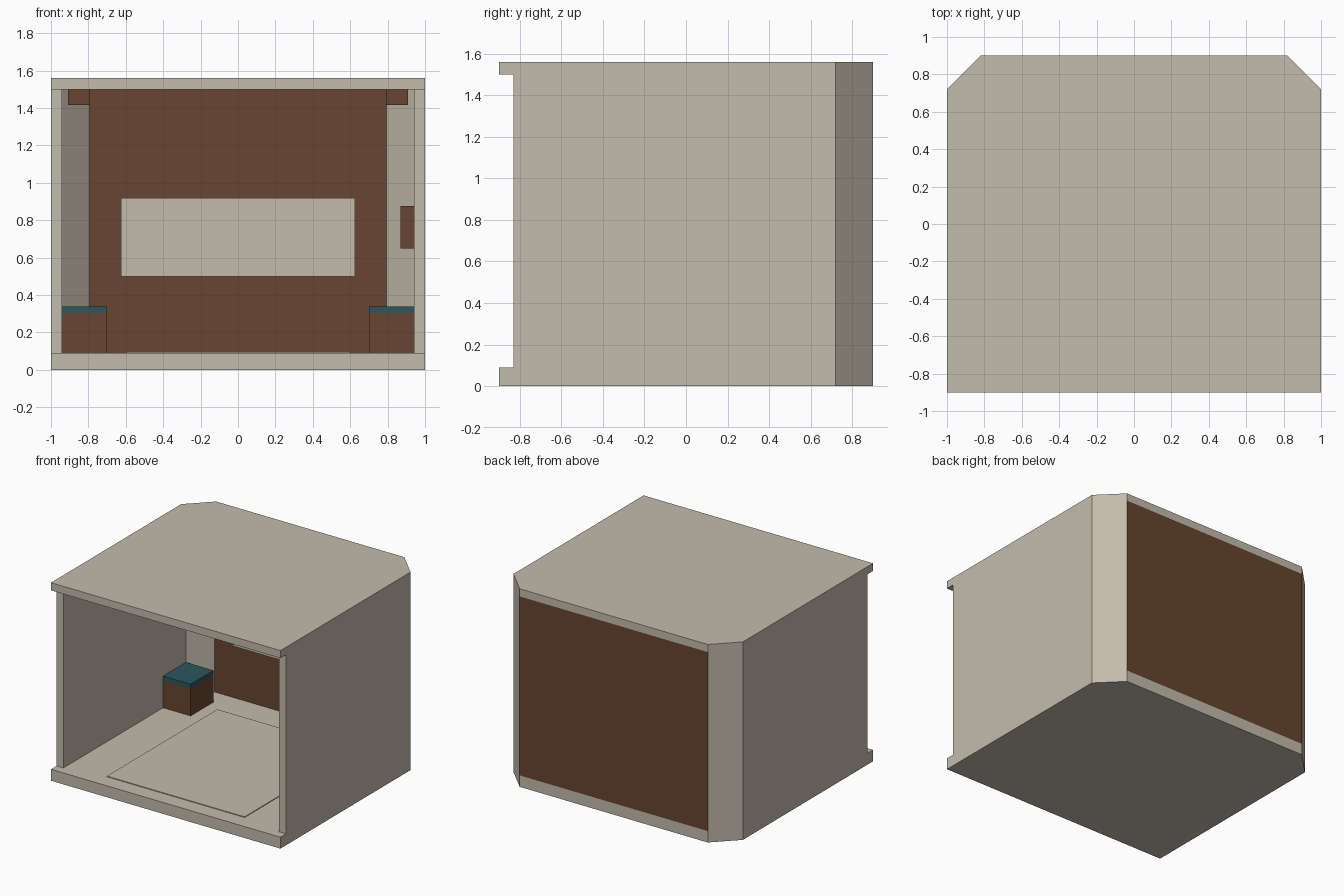
import bpy, bmesh

if "Cube" in bpy.data.objects:
    bpy.data.objects.remove(bpy.data.objects["Cube"])


def material(name, rgb):
    m = bpy.data.materials.new(name)
    m.diffuse_color = (*rgb, 1.0)
    m.use_nodes = True
    m.node_tree.nodes["Principled BSDF"].inputs["Base Color"].default_value = m.diffuse_color
    return m


BEIGE = material("warm_beige", (0.55, 0.50, 0.415))
BROWN = material("dark_brown", (0.138, 0.060, 0.029))
TEAL = material("deep_teal", (0.024, 0.096, 0.110))


def prism(name, outline, z0, z1, mat):
    """Extrude a plan outline (x, y) from z0 up to z1."""
    bm = bmesh.new()
    base = bm.faces.new([bm.verts.new((x, y, z0)) for x, y in outline])
    top = bmesh.ops.extrude_face_region(bm, geom=[base])["geom"]
    for v in top:
        if isinstance(v, bmesh.types.BMVert):
            v.co.z = z1
    bmesh.ops.recalc_face_normals(bm, faces=bm.faces)
    me = bpy.data.meshes.new(name)
    bm.to_mesh(me)
    bm.free()
    me.materials.append(mat)
    ob = bpy.data.objects.new(name, me)
    bpy.context.collection.objects.link(ob)
    return ob


def box(name, x0, x1, y0, y1, z0, z1, mat):
    return prism(name, [(x0, y0), (x1, y0), (x1, y1), (x0, y1)], z0, z1, mat)


FLOOR, CEIL, TOP = 0.09, 1.50, 1.56

# Floor and ceiling slabs with chamfered back corners
plan = [(-1, -0.9), (1, -0.9), (1, 0.72), (0.82, 0.9), (-0.82, 0.9), (-1, 0.72)]
prism("floor_slab", plan, 0, FLOOR, BEIGE)
prism("ceiling_slab", plan, CEIL, TOP, BEIGE)

# Back wall and its inner panel
prism("back_wall", [(-0.795, 0.84), (0.795, 0.84), (0.82, 0.9), (-0.82, 0.9)],
      FLOOR, CEIL, BROWN)
box("back_wall_panel", -0.625, 0.625, 0.83, 0.84, 0.50, 0.92, BEIGE)

# Raised floor mat
box("floor_mat", -0.6, 0.6, -0.775, 0.6, FLOOR, FLOOR + 0.006, BEIGE)

# Parts repeated on both sides
for side, s in (("left", -1), ("right", 1)):
    # Side wall running into the angled corner wall
    wall = [(1, -0.83), (1, 0.72), (0.82, 0.9), (0.795, 0.84), (0.94, 0.695), (0.94, -0.83)]
    prism(side + "_wall", [(s * x, y) for x, y in wall], FLOOR, CEIL, BEIGE)
    # Seat with cushion
    box(side + "_seat", s * 0.70, s * 0.94, 0.41, 0.695, FLOOR, 0.305, BROWN)
    box(side + "_cushion", s * 0.70, s * 0.94, 0.41, 0.695, 0.305, 0.34, TEAL)
    # Ceiling rail
    box(side + "_ceiling_rail", s * 0.79, s * 0.908, -0.70, 0.70, 1.415, CEIL, BROWN)

# Control box on the right wall
box("wall_control_box", 0.87, 0.94, -0.15, 0.15, 0.65, 0.875, BROWN)
